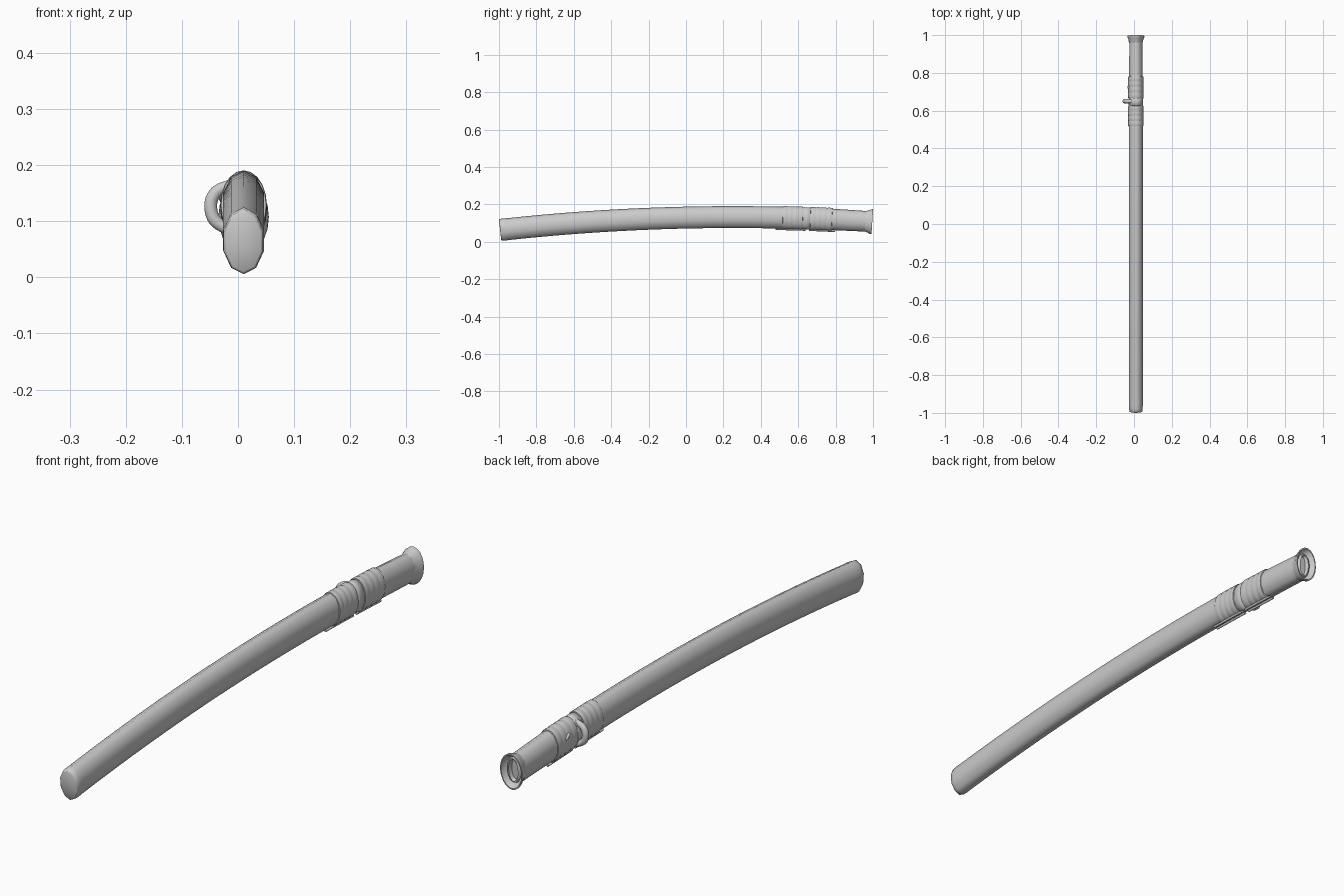
import bpy, bmesh, math
from mathutils import Vector

if "Cube" in bpy.data.objects:
    bpy.data.objects.remove(bpy.data.objects["Cube"])

CX = 0.01  # sideways offset of the sheath axis


def axis(y):
    """Centre point of the curved sheath and its local up direction."""
    slope = -2 * 0.0445 * (y - 0.25)
    return Vector((CX, y, 0.132 - 0.0445 * (y - 0.25) ** 2)), Vector((0, -slope, 1)).normalized()


def finish(name, bm, angle=60):
    bmesh.ops.recalc_face_normals(bm, faces=bm.faces)
    me = bpy.data.meshes.new(name)
    bm.to_mesh(me)
    bm.free()
    ob = bpy.data.objects.new(name, me)
    bpy.context.collection.objects.link(ob)
    bpy.ops.object.select_all(action='DESELECT')
    ob.select_set(True)
    bpy.context.view_layer.objects.active = ob
    bpy.ops.object.shade_smooth_by_angle(angle=math.radians(angle))
    return ob


def loft(name, sections, sides):
    """Loft oval rings (y, half width, half height) along the sheath axis."""
    bm = bmesh.new()
    rings = []
    for y, rx, rz in sections:
        c, up = axis(y)
        rings.append([bm.verts.new(c + Vector((rx * math.sin(a), 0, 0)) + up * rz * math.cos(a))
                      for a in (2 * math.pi * i / sides for i in range(sides))])
    for r, s in zip(rings, rings[1:]):
        for i in range(sides):
            j = (i + 1) % sides
            bm.faces.new((r[i], r[j], s[j], s[i]))
    bm.faces.new(rings[0])
    bm.faces.new(rings[-1])
    return finish(name, bm)


# Curved sheath body with softly rounded tip
body = [(-0.994, 0.032, 0.053), (-0.991, 0.036, 0.058), (-0.975, 0.038, 0.060)]
body += [(-0.95 + 0.1 * i, 0.0385, 0.0585) for i in range(18)]
body += [(0.80, 0.038, 0.057), (0.97, 0.036, 0.055)]
loft("sheath_body", body, 10)

# Flared hollow mouth with a blade slot
loft("sheath_mouth", [
    (0.955, 0.034, 0.053), (0.968, 0.038, 0.058), (0.978, 0.040, 0.061),
    (0.986, 0.044, 0.066), (0.996, 0.045, 0.067), (0.996, 0.041, 0.062),
    (0.980, 0.034, 0.054), (0.978, 0.028, 0.048), (0.984, 0.024, 0.045),
    (0.984, 0.019, 0.041), (0.972, 0.014, 0.037)], 20)

# Cord wraps: rows of slightly bulged bands
for label, start, count, w in (("front", 0.517, 4, 0.027), ("rear", 0.665, 4, 0.029)):
    prof = [(start, 0.036, 0.055)]
    for i in range(count):
        y = start + i * w
        prof += [(y + 0.001, 0.0402, 0.0605), (y + w * 0.25, 0.0415, 0.062),
                 (y + w * 0.75, 0.0415, 0.062), (y + w - 0.001, 0.0402, 0.0605)]
    prof.append((start + count * w, 0.036, 0.055))
    loft(label + "_cord_wrap", prof, 20)

# Collar between the wraps
loft("collar", [(0.625, 0.035, 0.054), (0.628, 0.0388, 0.0592),
                (0.662, 0.0388, 0.0592), (0.665, 0.035, 0.054)], 20)


def tube(name, pts, r, radii=None):
    cu = bpy.data.curves.new(name, 'CURVE')
    cu.dimensions = '3D'
    cu.bevel_depth = r
    cu.bevel_resolution = 3
    cu.use_fill_caps = True
    sp = cu.splines.new('NURBS')
    sp.points.add(len(pts) - 1)
    for i, p in enumerate(pts):
        sp.points[i].co = (*p, 1)
        sp.points[i].radius = radii[i] if radii else 1
    sp.use_endpoint_u = True
    sp.order_u = 3
    sp.resolution_u = 6
    ob = bpy.data.objects.new(name, cu)
    bpy.context.collection.objects.link(ob)


# Side hanging loop
tube("side_loop", [(-0.005, 0.65, 0.166), (-0.034, 0.65, 0.160), (-0.050, 0.65, 0.137),
                   (-0.047, 0.65, 0.108), (-0.033, 0.65, 0.092), (-0.010, 0.65, 0.082)],
     0.012, [0.8, 0.95, 1, 1, 0.95, 0.8])

# Small knot on the rear wrap
tube("cord_knot", [(-0.026, 0.715, 0.148), (-0.030, 0.725, 0.142), (-0.026, 0.735, 0.136)], 0.006)

# Cord tails lying along the underside of the wraps
for label, y0, y1 in (("front", 0.48, 0.64), ("rear", 0.66, 0.80)):
    for side in (-1, 1):
        pts = []
        for t in (0, 0.35, 0.65, 1):
            c, up = axis(y0 + (y1 - y0) * t)
            pts.append(c - up * 0.0625 + Vector((side * 0.008, 0, 0)))
        tube(f"{label}_cord_tail_{'left' if side < 0 else 'right'}", pts, 0.0045)
